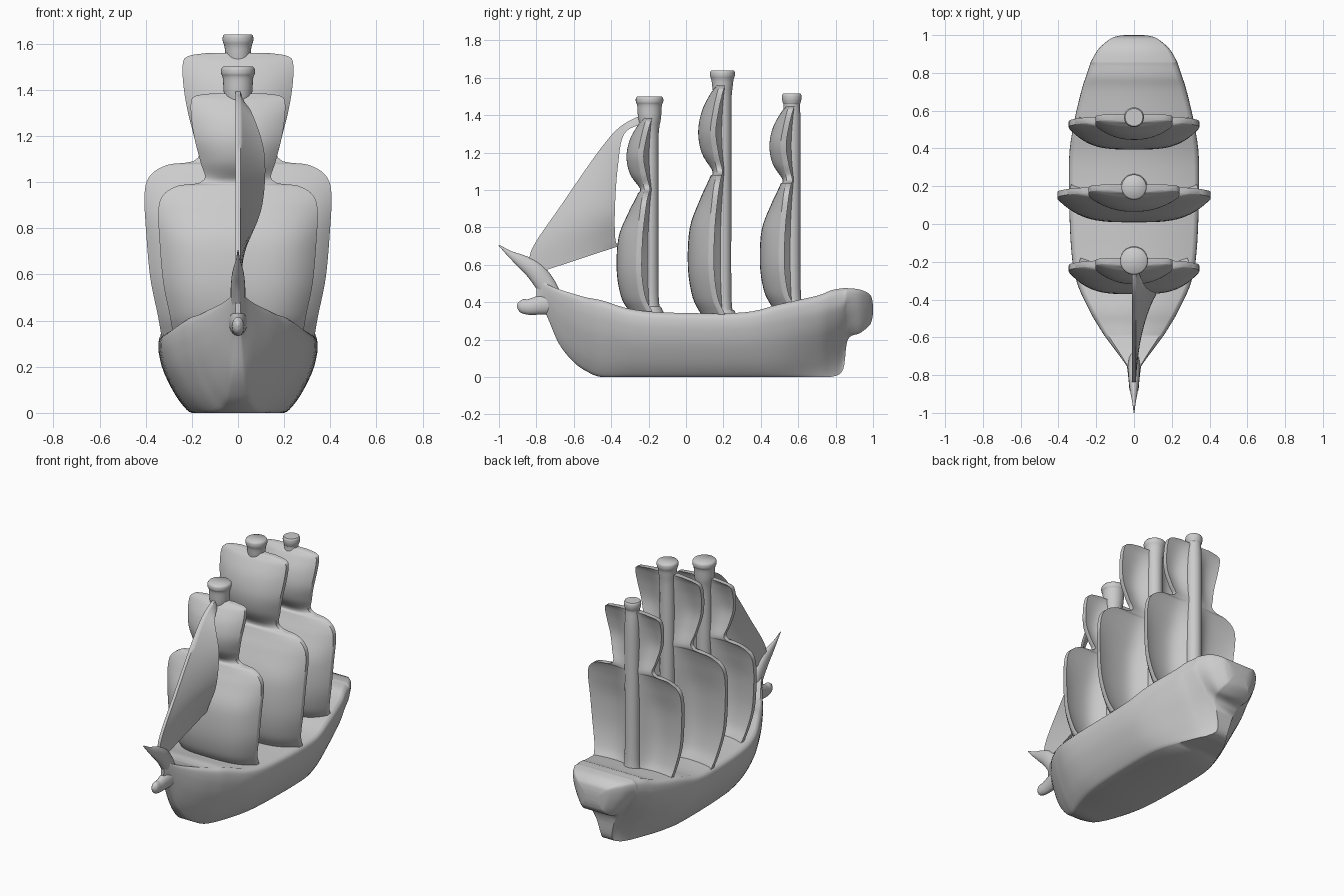
import bpy, bmesh, math
from mathutils import Vector

cube = bpy.data.objects.get("Cube")
if cube:
    bpy.data.objects.remove(cube)

GREY = (0.6, 0.6, 0.6, 1)
mat = bpy.data.materials.new("plain grey")
mat.use_nodes = True
mat.diffuse_color = GREY
mat.node_tree.nodes["Principled BSDF"].inputs["Base Color"].default_value = GREY


def smooth_rows(rows, steps):
    """Fill in rows of numbers along a smooth curve through them."""
    pts = [Vector(r) for r in rows]
    pts = [2 * pts[0] - pts[1]] + pts + [2 * pts[-1] - pts[-2]]
    out = []
    for a, b, c, d in zip(pts, pts[1:], pts[2:], pts[3:]):
        for i in range(steps):
            t = i / steps
            out.append(b + (c - a) * t / 2 + (2 * a - 5 * b + 4 * c - d) * t * t / 2
                       + (3 * b - a - 3 * c + d) * t ** 3 / 2)
    return out + [pts[-2]]


def loft(name, rings, angle=55):
    """Skin closed rings of points and cap both ends."""
    bm = bmesh.new()
    loops = [[bm.verts.new(p) for p in ring] for ring in rings]
    n = len(loops[0])
    for a, b in zip(loops, loops[1:]):
        for i in range(n):
            j = (i + 1) % n
            bm.faces.new((a[i], a[j], b[j], b[i]))
    bm.faces.new(loops[0])
    bm.faces.new(loops[-1])
    bmesh.ops.recalc_face_normals(bm, faces=bm.faces)
    mesh = bpy.data.meshes.new(name)
    bm.to_mesh(mesh)
    bm.free()
    mesh.materials.append(mat)
    obj = bpy.data.objects.new(name, mesh)
    bpy.context.collection.objects.link(obj)
    bpy.ops.object.select_all(action="DESELECT")
    obj.select_set(True)
    bpy.context.view_layer.objects.active = obj
    bpy.ops.object.shade_smooth_by_angle(angle=math.radians(angle))


def circle(n=32):
    return [(math.cos(k * math.tau / n), math.sin(k * math.tau / n)) for k in range(n)]


# Hull: y, deck height, keel height, half width, bottom half width, hollowness of the side
STATIONS = [
    (-.8, .53, .41, .012, .008, 1), (-.75, .5, .34, .04, .012, 1),
    (-.68, .47, .18, .09, .02, 1), (-.6, .445, .08, .15, .035, 1),
    (-.53, .425, .03, .195, .055, 1), (-.45, .41, 0, .24, .09, 1),
    (-.3, .365, 0, .305, .15, 1), (-.1, .345, 0, .335, .19, 1), (.3, .345, 0, .345, .2, 1),
    (.5, .39, 0, .325, .18, 1.1), (.7, .435, 0, .28, .11, 1.7), (.78, .465, .002, .255, .07, 2.3),
    (.84, .475, .04, .235, .04, 2.6), (.865, .475, .2, .225, .08, 1.2),
    (.93, .468, .235, .185, .1, 1), (.98, .445, .275, .125, .08, 1),
    (.995, .415, .31, .085, .06, 1), (1, .38, .34, .05, .04, 1)]
# Side of one hull section: blend of bottom and full width, blend of keel and deck
SIDE = [(0, 0), (.15, .04), (.48, .22), (.83, .51), (.97, .72), (1, .85), (.96, .95), (.82, 1)]
side = smooth_rows(SIDE, 3)
rings = []
for y, deck, keel, wide, low, hollow in smooth_rows(STATIONS, 5):
    half = [(low + (wide - low) * (a ** hollow if b < .85 else a),
             max(0, keel + (deck - keel) * b)) for a, b in side]
    rings.append([(x, y, z) for x, z in half] + [(-x, y, z) for x, z in reversed(half)])
loft("hull", rings, 50)


# Bowsprit and figurehead: y, z, radius along the centre line
def tapered_spar(name, rows, squeeze):
    path = smooth_rows(rows, 6)
    rings = []
    for i, (y, z, r) in enumerate(path):
        a, b = path[max(i - 1, 0)], path[min(i + 1, len(path) - 1)]
        d = Vector((b[0] - a[0], b[1] - a[1])).normalized()
        rings.append([(c * r * squeeze, y - d.y * s * r, z + d.x * s * r) for c, s in circle(20)])
    loft(name, rings)


tapered_spar("bowsprit", [(-.71, .42, .05), (-.755, .5, .053), (-.81, .57, .05),
                          (-.88, .62, .035), (-.94, .658, .017), (-1, .705, .003)], .6)
tapered_spar("figurehead", [(-.7, .4, .07), (-.78, .385, .052), (-.84, .375, .042),
                            (-.88, .382, .035), (-.902, .388, .01)], .65)

# Jib: luff y and z, leech y and z, belly to the left, from foot to head
JIB = [(-.8, .555, -.36, .7, .015), (-.83, .67, -.378, .74, .035),
       (-.66, .93, -.38, .9, .095), (-.465, 1.21, -.365, 1.12, .105),
       (-.35, 1.34, -.33, 1.3, .05), (-.22, 1.41, -.22, 1.36, 0)]
rings = []
for ly, lz, ty, tz, belly in smooth_rows(JIB, 6):
    us = [k / 10 for k in range(11)]
    face = [(belly * u, ly + (ty - ly) * u, lz + (tz - lz) * u) for u in us]
    rings.append([(x + .01, y, z) for x, y, z in face]
                 + [(x - .01, y, z) for x, y, z in reversed(face)])
loft("jib", rings)

# Square sails: height step (0-1 lower, 1-2 upper), width, belly offset, edge offset
SAIL = [(0, .82, -.12, -.02), (.12, .86, -.165, -.06), (.33, .94, -.19, -.08),
        (.6, .985, -.18, -.075), (.8, 1, -.125, -.06), (.9, .94, -.09, -.05),
        (.96, .76, -.07, -.04), (1, .43, -.06, -.035), (1.2, .47, -.115, -.055),
        (1.45, .54, -.135, -.07), (1.7, .585, -.115, -.055), (1.9, .59, -.07, -.035),
        (1.97, .53, -.045, -.025), (2, .32, -.035, -.02)]


def rigged_mast(name, y0, foot, waist, head, top, wide, depth, cap):
    # Sail shell, bellied forward, hollow behind and swelling into the mast
    us = [math.sin(math.pi * (k / 40 - .5)) for k in range(41)]
    rings = []
    for t, w, front, edge in smooth_rows(SAIL, 5):
        z = foot + (waist - foot) * t if t < 1 else waist + (head - waist) * (t - 1)
        hw, belly = w * wide, (edge - front) * depth
        rim = y0 + edge * depth
        fullness = 3.6 - 1.3 * min(1, max(0, t - .6) * 2)
        ahead, behind = [], []
        for u in us:
            x, bow = hw * u, 1 - abs(u) ** fullness
            ahead.append((x, rim - belly * bow, z))
            hollow = rim + .03 - belly * .35 * bow
            swell = math.exp(-(x / .085) ** 2)
            behind.append((x, hollow + (y0 + .01 - hollow) * swell, z))
        rings.append(ahead + behind[::-1])
    loft(name + "_sails", rings)
    # Mast with a spread foot and a gently flared cap
    r = .048
    rows = [(foot - .03, r * 1.9), (foot + .02, r * 1.35), (foot + .1, r), (waist, r),
            (head - .1, r), (head, cap * .84), (top - .05, cap * .9), (top - .03, cap),
            (top - .01, cap), (top, cap * .9)]
    rings = [[(c * q, y0 - .005 + s * q, z) for c, s in circle()]
             for z, q in smooth_rows(rows, 4)]
    loft(name + "_mast", rings)


rigged_mast("fore", -.19, .35, 1.01, 1.385, 1.5, .345, .95, .073)
rigged_mast("main", .2, .335, 1.105, 1.56, 1.64, .405, 1, .066)
rigged_mast("mizzen", .57, .375, 1.06, 1.45, 1.515, .345, .92, .052)
